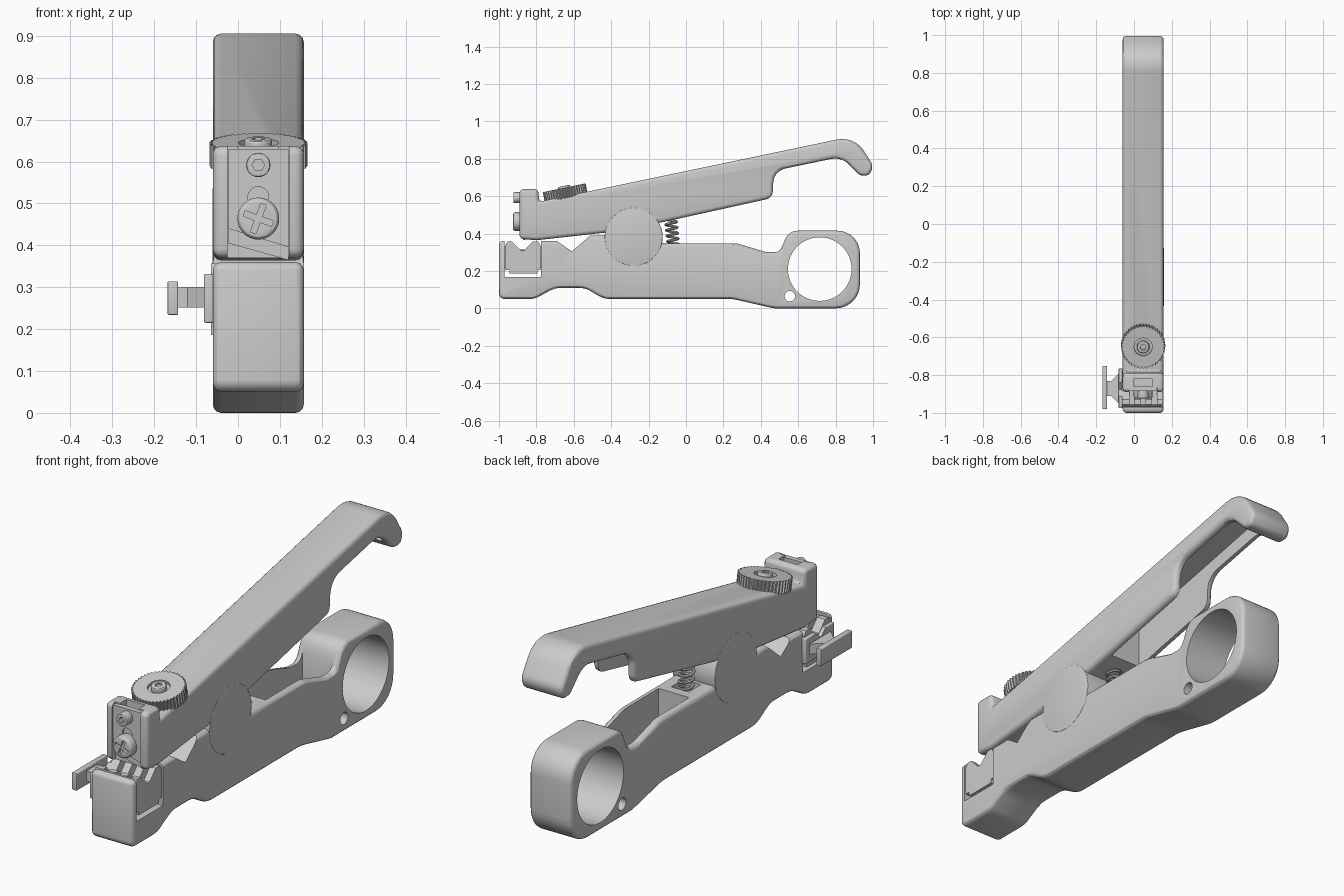
import bpy, bmesh, math
from mathutils import Vector, Matrix

if "Cube" in bpy.data.objects:
    bpy.data.objects.remove(bpy.data.objects["Cube"])

X0, X1, XC = -0.06, 0.157, 0.0485      # handle sides and centre plane
TILT = math.radians(11.7)              # slope of the upper handle


def fillet(pts):
    """Round the corners of a polygon given as (u, v[, radius])."""
    out = []
    for i, c in enumerate(pts):
        p = Vector(c[:2])
        if len(c) < 3:
            out.append(p)
            continue
        a = Vector(pts[i - 1][:2]) - p
        b = Vector(pts[(i + 1) % len(pts)][:2]) - p
        half = a.angle(b) / 2
        t = min(c[2] / math.tan(half), 0.49 * min(a.length, b.length))
        r = t * math.tan(half)
        a.normalize()
        b.normalize()
        mid = p + (a + b).normalized() * r / math.sin(half)
        va, vb = p + a * t - mid, p + b * t - mid
        n = max(2, int((math.pi - 2 * half) / math.radians(10)))
        out += [mid + va.slerp(vb, k / n).normalized() * r for k in range(n + 1)]
    return out


def apply_mod(ob, kind, **settings):
    m = ob.modifiers.new(kind, kind)
    for k, v in settings.items():
        setattr(m, k, v)
    bpy.context.view_layer.objects.active = ob
    bpy.ops.object.modifier_apply(modifier=m.name)


def prism(name, pts, lo, hi, axis="x", bevel=0):
    """Extrude a polygon along an axis; the profile lies in the other two."""
    place = {"x": lambda p, d: (d, p[0], p[1]),
             "y": lambda p, d: (p[0], d, p[1]),
             "z": lambda p, d: (p[0], p[1], d)}[axis]
    pts = fillet(pts)
    bm = bmesh.new()
    rings = [[bm.verts.new(place(p, d)) for p in pts] for d in (lo, hi)]
    for r in rings:
        bm.faces.new(r)
    for i in range(len(pts)):
        bm.faces.new((rings[0][i - 1], rings[0][i], rings[1][i], rings[1][i - 1]))
    bmesh.ops.recalc_face_normals(bm, faces=bm.faces)
    me = bpy.data.meshes.new(name)
    bm.to_mesh(me)
    bm.free()
    ob = bpy.data.objects.new(name, me)
    bpy.context.collection.objects.link(ob)
    if bevel:
        apply_mod(ob, "BEVEL", width=bevel, segments=3, limit_method="ANGLE",
                  angle_limit=math.radians(40), use_clamp_overlap=False)
    return ob


def box(name, x, y, z, bevel=0):
    return prism(name, [(y[0], z[0]), (y[1], z[0]), (y[1], z[1]), (y[0], z[1])], *x, "x", bevel)


def disc(name, c, r, lo, hi, axis="x", n=48, bevel=0):
    ring = [(c[0] + r * math.cos(2 * math.pi * k / n), c[1] + r * math.sin(2 * math.pi * k / n))
            for k in range(n)]
    return prism(name, ring, lo, hi, axis, bevel)


def cut(ob, *cutters):
    for c in cutters:
        c.hide_render = True
        apply_mod(ob, "BOOLEAN", object=c, operation="DIFFERENCE", solver="EXACT")
        bpy.data.objects.remove(c)


# Lower handle with finger ring
lower = prism("lower_handle", [
    (-1, .36), (-1, .05, .03), (-.81, .05, .08), (-.70, .11, .12), (-.54, .11, .12),
    (-.44, .05, .12), (.25, .05, .2), (.47, 0, .12), (.93, 0, .13), (.93, .415, .12),
    (.55, .415, .07), (.5, .3, .04), (.43, .3, .1), (.27, .348, .15), (-.12, .348),
    (-.43, .39), (-.52, .39), (-.6, .36)], X0, X1, bevel=.02)
cut(lower,
    disc("ring_hole", (.715, .21), .17, -.2, .3, n=64),
    disc("cord_hole", (.555, .065), .028, -.2, .3, n=24),
    prism("wire_notch", [(-.69, .36), (-.61, .305), (-.5, .4), (-.69, .45)], -.2, .3),
    box("jaw_window", (-.2, .3), (-.97, -.775), (.168, .5)),
    box("spring_seat", (XC - .045, XC + .045), (-.115, -.025), (.27, .5)),
    prism("handle_pocket", [(.02, .09, .02), (.46, .09, .03), (.515, .2, .05), (.515, .5), (.02, .5)],
          X0 + .03, X1 - .03))

# Upper handle with hooked tip and front blade housing
upper = prism("upper_handle", [
    (-.89, .372), (-.89, .637, .022), (-.79, .637, .022), (-.785, .57), (.90, .922, .14),
    (1.003, .76, .05), (.978, .71, .03), (.93, .71, .04), (.83, .81, .1), (.47, .735, .08),
    (.462, .59, .045), (-.12, .462), (-.43, .405), (-.8, .364)], X0, X1, bevel=.02)
cut(upper,
    prism("upper_pocket", [(.0, .40), (.0, .70), (.80, .872), (.87, .84, .03), (.90, .76), (.80, .70),
                           (.44, .5)], X0 + .03, X1 - .03),
    box("blade_slot", (-.025, .122), (-.95, -.865), (.3, .7)),
    box("blade_gap", (0, .097), (-.87, -.82), (.45, .7)),
    disc("knob_recess", (XC, -.64), .04, .58, .7, "z"))

# Pivot
disc("pivot_disc", (-.28, .382), .155, X0 - .001, X1 + .001, n=64, bevel=.003)

# Blade carrier: slanted plate, blade, clamp screw and stop bolt
plate = prism("blade_plate", [(-.023, .44), (.12, .396), (.12, .63), (-.023, .63)], -.884, -.86, "y")
cut(plate, disc("keyhole", (XC, .515), .025, -.95, -.875, "y", 24))
prism("blade", [(-.023, .405), (.12, .365), (.12, .397), (-.023, .441)], -.872, -.862, "y")
screw = disc("clamp_screw", (XC, .464), .05, -.925, -.87, "y", 40, .012)
for k in (1, -1):
    slot = box("cross_slot", (-.036, .036), (-.95, -.912), (-.007, .007))
    slot.matrix_world = Matrix.Translation((XC, 0, .464)) @ Matrix.Rotation(math.radians(20 + 45 * (1 - k)), 4, "Y")
    bpy.context.view_layer.update()
    cut(screw, slot)
bolt = disc("stop_bolt", (XC, .592), .029, -.923, -.87, "y", 24, .004)
cut(bolt, disc("bolt_socket", (XC, .592), .015, -.95, -.905, "y", 6))

# Knurled adjusting wheel and its centre screw, tilted with the handle
N = 44
wheel = prism("adjusting_wheel",
              [((.117 if k % 4 < 2 else .109) * math.cos(math.pi * k / (2 * N) * 1.0),
                (.117 if k % 4 < 2 else .109) * math.sin(math.pi * k / (2 * N) * 1.0))
               for k in range(4 * N)], 0, .056, "z")
cut(wheel, disc("wheel_recess", (0, 0), .048, .042, .1, "z"))
stud = disc("wheel_screw", (0, 0), .033, -.03, .066, "z", 32, .006)
cut(stud, disc("stud_socket", (0, 0), .016, .056, .1, "z", 6))
for ob in (wheel, stud):
    ob.location = (XC, -.64, .59)
    ob.rotation_euler.x = TILT

# Return spring
curve = bpy.data.curves.new("return_spring", "CURVE")
curve.dimensions = "3D"
curve.bevel_depth = .007
curve.bevel_resolution = 2
TURNS, STEPS = 7, 20
sp = curve.splines.new("POLY")
sp.points.add(TURNS * STEPS)
for k, p in enumerate(sp.points):
    a, t = 2 * math.pi * k / STEPS, k / (TURNS * STEPS)
    p.co = (XC + .03 * math.cos(a), -.062 - .02 * t + .03 * math.sin(a), .275 + .21 * t, 1)
spring = bpy.data.objects.new("return_spring", curve)
bpy.context.collection.objects.link(spring)

# Sliding wire cassette through the lower jaw, with a pull tab on the left
cassette = prism("wire_cassette", [
    (-.968, .205), (-.945, .205), (-.945, .186), (-.795, .186), (-.795, .205), (-.777, .205),
    (-.777, .335), (-.79, .357), (-.82, .357), (-.865, .31), (-.885, .31), (-.93, .357),
    (-.955, .357), (-.968, .335)], X0 - .004, X1 - .006)
cut(cassette, *[box("comb_slot", (x - .012, x + .012), (-.955, -.79), (.3, .4))
                for x in (XC - .06, XC, XC + .06)])
flange = box("cassette_flange", (-.081, -.058), (-.975, -.765), (.215, .332), .004)
cut(flange, prism("flange_notch", [(-.92, .34), (-.875, .3), (-.83, .34)], -.1, 0))
prism("cassette_neck", [(-.08, -.95), (-.08, -.79), (-.12, -.83), (-.15, -.83), (-.15, -.91), (-.12, -.91)],
      .252, .3, "z")
box("cassette_tab", (-.168, -.143), (-.98, -.752), (.234, .314), .003)

# Smooth shading that keeps edges crisp
bpy.ops.object.select_all(action="DESELECT")
spring.select_set(True)
bpy.context.view_layer.objects.active = spring
bpy.ops.object.convert(target="MESH")
bpy.ops.object.select_all(action="SELECT")
bpy.ops.object.shade_smooth_by_angle(angle=math.radians(30))
